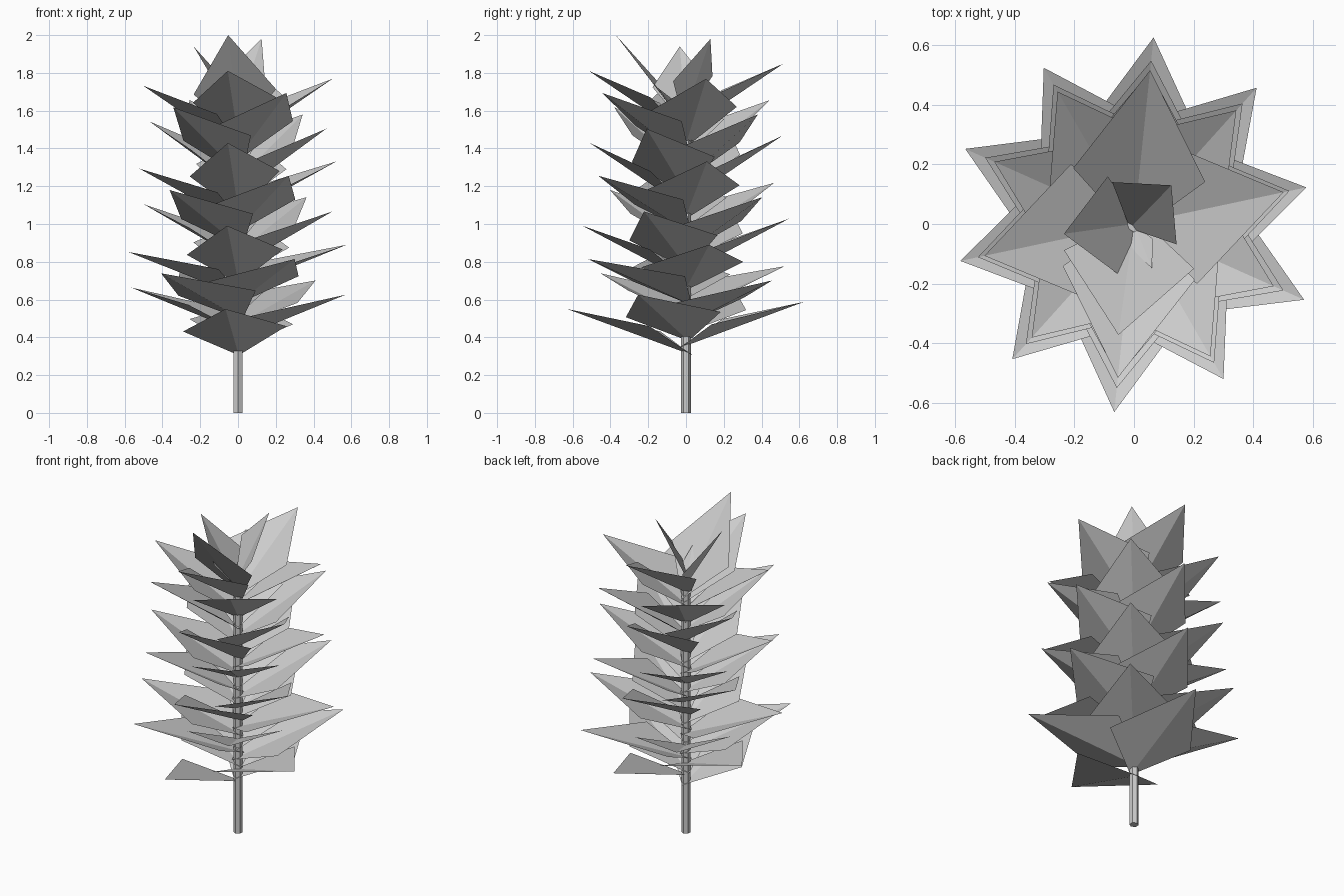
import bpy
from math import radians, cos, sin
from mathutils import Vector

cube = bpy.data.objects.get("Cube")
if cube:
    bpy.data.objects.remove(cube, do_unlink=True)

# One plain grey for the whole plant
grey = bpy.data.materials.new("light_grey")
grey.use_nodes = True
colour = (0.6, 0.6, 0.6, 1)
grey.diffuse_color = colour
grey.node_tree.nodes["Principled BSDF"].inputs["Base Color"].default_value = colour


def add_mesh(name, verts, faces):
    mesh = bpy.data.meshes.new(name)
    mesh.from_pydata(verts, [], faces)
    mesh.materials.append(grey)
    obj = bpy.data.objects.new(name, mesh)
    bpy.context.collection.objects.link(obj)
    return obj


def add_leaf(name, angle, base, reach, rise, side_reach, half_width, side_rise, back=0.035):
    """Kite-shaped leaf folded along its midrib; one side sits slightly higher."""
    a = radians(angle)
    out = Vector((cos(a), sin(a), 0))
    left = Vector((-sin(a), cos(a), 0))
    up = Vector((0, 0, 1))
    root = -out * back + up * base
    tip = out * reach + up * (base + rise)
    sides = [out * side_reach + left * half_width * s + up * (base + side_rise + 0.014 * s)
             for s in (-1, 1)]
    add_mesh(name, [root, sides[0], tip, sides[1]], [(0, 1, 2), (0, 2, 3)])


# Stem
bpy.ops.mesh.primitive_cylinder_add(vertices=6, radius=0.027, depth=1.58, location=(0, 0, 0.79))
stem = bpy.context.object
stem.name = "stem"
stem.data.materials.append(grey)

# Opposite leaf pairs climbing the stem, five pairs to a tier
# tier: reach, reach loss per leaf, rise, half width, side rise
tiers = [
    (0.633, 0.0048, 0.245, 0.275, 0.14),
    (0.552, 0.0022, 0.308, 0.255, 0.168),
    (0.512, 0.0, 0.368, 0.24, 0.205),
    (0.518, 0.0, 0.372, 0.222, 0.217),
]
for i in range(32):
    reach, loss, rise, width, side_rise = tiers[i // 10]
    angle = -96 + 72 * (i // 2) + 180 * (i % 2)
    add_leaf(f"leaf_{i + 1:02d}", angle, 0.305 + 0.0378 * i,
             reach - loss * (i % 10), rise, 0.165, width, side_rise)

# Steep young leaves at the crown
add_leaf("crown_leaf_front", -98, 1.47, 0.375, 0.53, 0.12, 0.22, 0.23)
add_leaf("crown_leaf_right", 188, 1.51, 0.237, 0.43, 0.065, 0.17, 0.20, 0.02)
add_leaf("crown_leaf_back", 46, 1.55, 0.18, 0.43, 0.05, 0.15, 0.22, 0.02)
add_leaf("crown_bud_leaf", -68, 1.55, 0.16, 0.17, 0.07, 0.04, 0.08, 0.0)
